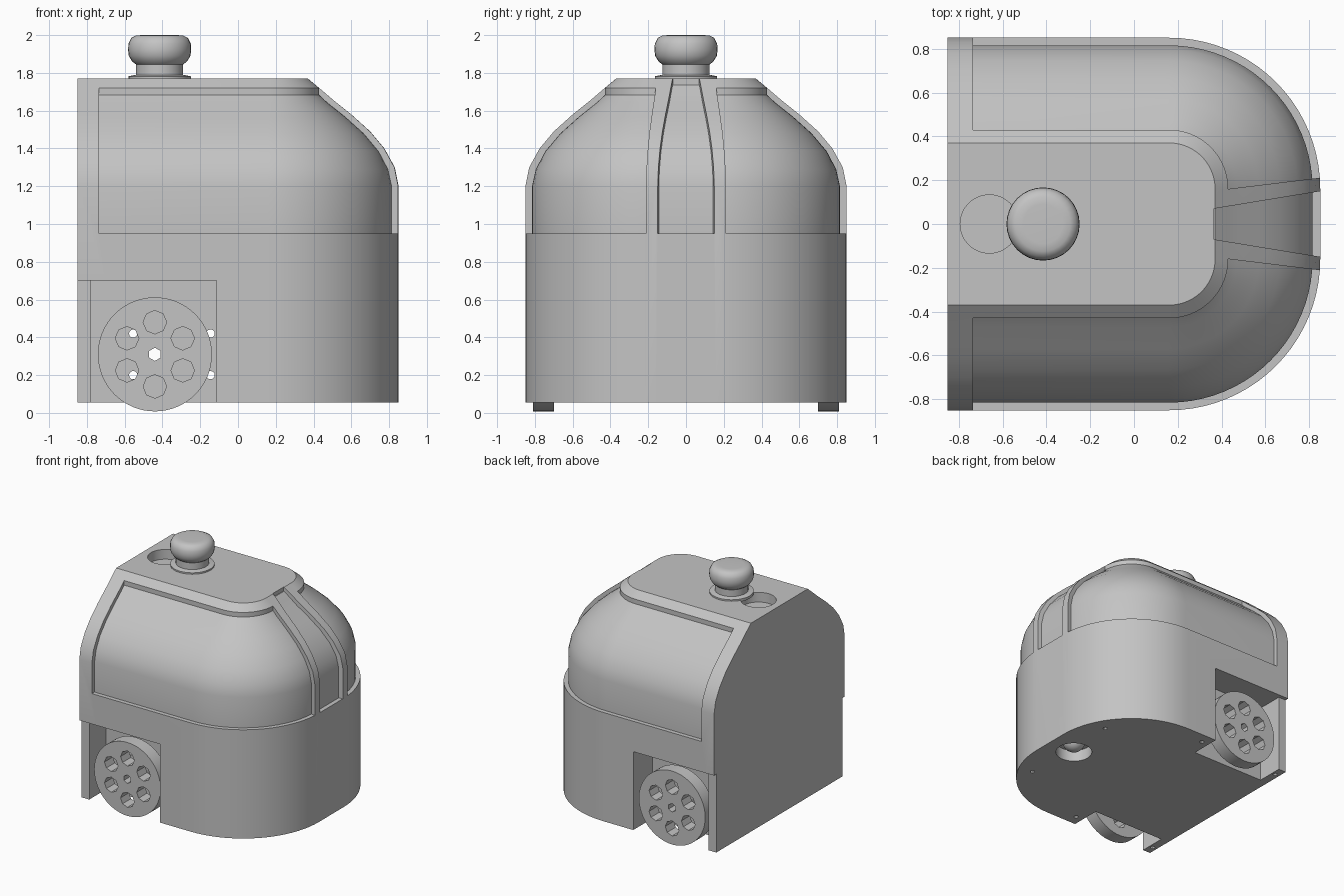
import bpy, bmesh, math
from mathutils import Matrix

old = bpy.data.objects.get("Cube")
if old:
    bpy.data.objects.remove(old, do_unlink=True)

grey = bpy.data.materials.new("plain_grey")
grey.use_nodes = True
GREY = (0.55, 0.55, 0.55, 1)
grey.diffuse_color = GREY
grey.node_tree.nodes["Principled BSDF"].inputs["Base Color"].default_value = GREY

CORNER, RADIUS, BACK = 0.16, 0.69, -0.85


def finish(name, bm):
    bmesh.ops.recalc_face_normals(bm, faces=bm.faces)
    mesh = bpy.data.meshes.new(name)
    bm.to_mesh(mesh)
    bm.free()
    mesh.materials.append(grey)
    ob = bpy.data.objects.new(name, mesh)
    bpy.context.collection.objects.link(ob)
    return ob


def skin(name, rings):
    """Closed solid through a stack of equal-length rings."""
    bm = bmesh.new()
    loops = [[bm.verts.new(p) for p in ring] for ring in rings]
    n = len(loops[0])
    for a, b in zip(loops, loops[1:]):
        for i in range(n):
            j = (i + 1) % n
            bm.faces.new((a[i], a[j], b[j], b[i]))
    bm.faces.new(loops[0])
    bm.faces.new(loops[-1])
    return finish(name, bm)


def corner_arc(inset, steps=20):
    """Rounded front corner in plan, from the side round to the nose."""
    r = RADIUS - inset
    angles = [math.pi / 2 * (1 - i / steps) for i in range(steps + 1)]
    return [(CORNER + r * math.cos(a), CORNER + r * math.sin(a)) for a in angles]


def plan_loft(name, profile, back):
    rings = []
    for inset, z in profile:
        half = [(back, CORNER + RADIUS - inset)] + corner_arc(inset)
        plan = half + [(x, -y) for x, y in reversed(half)]
        rings.append([(x, y, z) for x, y in plan])
    return skin(name, rings)


def prism(name, plan, z0, z1):
    return skin(name, [[(x, y, z) for x, y in plan] for z in (z0, z1)])


def box(name, x0, x1, y0, y1, z0, z1):
    return prism(name, [(x0, y0), (x1, y0), (x1, y1), (x0, y1)], z0, z1)


def cylinder(name, radius, depth, centre, sides=32, along_y=False):
    bm = bmesh.new()
    turn = Matrix.Rotation(math.pi / 2, 4, 'X') if along_y else Matrix()
    bmesh.ops.create_cone(bm, cap_ends=True, segments=sides, radius1=radius,
                          radius2=radius, depth=depth,
                          matrix=Matrix.Translation(centre) @ turn)
    return finish(name, bm)


def activate(ob):
    bpy.ops.object.select_all(action='DESELECT')
    ob.select_set(True)
    bpy.context.view_layer.objects.active = ob


def cut(ob, cutters, keep=False):
    activate(ob)
    for c in cutters:
        m = ob.modifiers.new("cut", 'BOOLEAN')
        m.operation, m.solver, m.object = 'DIFFERENCE', 'EXACT', c
        bpy.ops.object.modifier_apply(modifier=m.name)
        if not keep:
            bpy.data.objects.remove(c, do_unlink=True)


def smooth(ob, degrees=30):
    activate(ob)
    bpy.ops.object.shade_smooth_by_angle(angle=math.radians(degrees))


# Domed shell, and the slightly smaller core that forms the panel floors
body = plan_loft("body_shell", [
    (0, 0.055), (0, 1.2), (0.02, 1.3), (0.075, 1.4), (0.15, 1.49),
    (0.25, 1.58), (0.35, 1.66), (0.42, 1.72), (0.48, 1.77)], BACK)
core = plan_loft("panel_core", [
    (0.035, 0.8), (0.035, 1.2), (0.055, 1.29), (0.105, 1.385), (0.185, 1.48),
    (0.28, 1.565), (0.38, 1.645), (0.425, 1.687), (0.48, 1.737)], BACK + 0.02)

# Recessed side panels and nose panel, leaving the frame and two ribs
side = [(-0.735, 1.2), (-0.735, 0.43)] + corner_arc(0.42) + [
    (0.84, 0.21), (1.2, 0.255), (1.2, 1.2)]
nose = [(0.365, -0.07), (1.2, -0.207), (1.2, 0.207), (0.365, 0.07)]
panels = [prism("panel_cutter", p, 0.95, 2.0)
          for p in (side, [(x, -y) for x, y in side], nose)]
for p in panels:
    cut(p, [core], keep=True)
bpy.data.objects.remove(core, do_unlink=True)
cut(body, panels)

# Wheel bays, with the rear post set in from the side
AXLE_X, AXLE_Z = -0.44, 0.31
for s in (1, -1):
    cut(body, [
        box("bay_cutter", -0.78, -0.115, s * 0.6, s * 1.2, -0.2, 0.7),
        box("post_cutter", -1.0, -0.7, s * 0.82, s * 1.2, -0.2, 0.7)])

# Axle and mounting bores right through the chassis
cut(body, [cylinder("bore", 0.035, 3, (AXLE_X, 0, AXLE_Z), 6, True)])
for x in (-0.555, -0.145):
    for z in (0.2, 0.42):
        cut(body, [cylinder("bore", 0.022, 3, (x, 0, z), 12, True)])

# Top socket, caster socket and base screw holes
cut(body, [cylinder("top_socket", 0.133, 0.3, (-0.66, 0, 1.84), 48),
           cylinder("caster_socket", 0.14, 0.3, (0.61, 0, 0.0), 32)])
for s in (1, -1):
    for x, y in ((0.66, 0.44), (-0.05, 0.76), (-0.81, 0.74)):
        cut(body, [cylinder("screw_hole", 0.018, 0.1, (x, s * y, 0.055), 10)])
smooth(body)

# Caster ball
bm = bmesh.new()
bmesh.ops.create_uvsphere(bm, u_segments=24, v_segments=12, radius=0.09,
                          matrix=Matrix.Translation((0.61, 0, 0.155)))
smooth(finish("caster_ball", bm))

# Wheels with six round openings and a hub
for label, s in (("back", 1), ("front", -1)):
    wheel = cylinder(label + "_wheel", 0.302, 0.11,
                     (AXLE_X, s * 0.755, AXLE_Z), 64, True)
    for i in range(6):
        a = math.radians(30 + 60 * i)
        spot = (AXLE_X + 0.17 * math.cos(a), s * 0.755,
                AXLE_Z + 0.17 * math.sin(a))
        cut(wheel, [cylinder("opening", 0.062, 0.4, spot, 8, True)])
    hub = cylinder(label + "_hub", 0.07, 0.13, (AXLE_X, s * 0.645, AXLE_Z), 24, True)
    for part in (wheel, hub):
        cut(part, [cylinder("bore", 0.035, 3, (AXLE_X, 0, AXLE_Z), 6, True)])
        smooth(part)

# Turned knob on the roof
profile = [(0.165, 1.76), (0.165, 1.782), (0.125, 1.79), (0.125, 1.845),
           (0.145, 1.86), (0.163, 1.89), (0.167, 1.92), (0.165, 1.955),
           (0.15, 1.985), (0.125, 1.998), (0.09, 2.0)]
SIDES = 32
knob = skin("roof_knob", [
    [(-0.415 + r * math.cos(2 * math.pi * i / SIDES),
      r * math.sin(2 * math.pi * i / SIDES), z) for i in range(SIDES)]
    for r, z in profile])
smooth(knob, 40)
